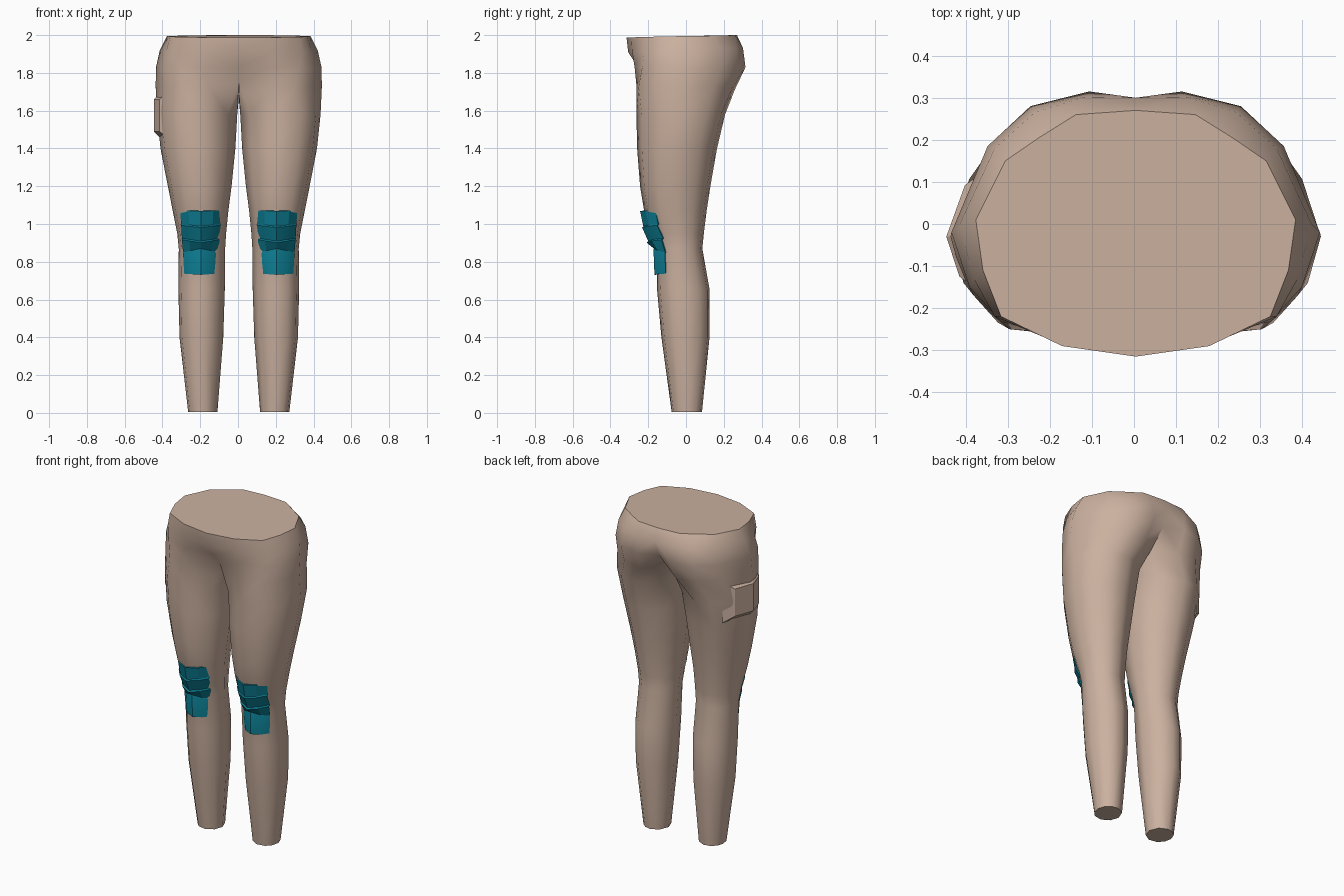
import bpy, bmesh, math

if "Cube" in bpy.data.objects:
    bpy.data.objects.remove(bpy.data.objects["Cube"])


def material(name, rgb):
    m = bpy.data.materials.new(name)
    m.diffuse_color = (*rgb, 1)
    m.use_nodes = True
    m.node_tree.nodes["Principled BSDF"].inputs["Base Color"].default_value = m.diffuse_color
    return m


FABRIC = material("beige_fabric", (0.60, 0.44, 0.35))
TEAL = material("teal_pad", (0.004, 0.22, 0.31))
SHIFT = 0.004  # the body sits slightly off centre


def make_object(name, bm, mat):
    bmesh.ops.recalc_face_normals(bm, faces=bm.faces[:])
    me = bpy.data.meshes.new(name)
    bm.to_mesh(me)
    bm.free()
    ob = bpy.data.objects.new(name, me)
    bpy.context.collection.objects.link(ob)
    me.materials.append(mat)
    return ob


def finish(ob, angle):
    bpy.ops.object.select_all(action='DESELECT')
    ob.select_set(True)
    bpy.context.view_layer.objects.active = ob
    for mod in [m.name for m in ob.modifiers]:
        bpy.ops.object.modifier_apply(modifier=mod)
    bpy.ops.object.shade_smooth_by_angle(angle=math.radians(angle))


def mirror_x(ob):
    mod = ob.modifiers.new("mirror", 'MIRROR')
    mod.use_clip = True
    mod.merge_threshold = 0.002
    ob.location.x = SHIFT


# Leg rings: z, inner x, outer x, front y, back y
LEG = [(0.004, .113, .268, -.077, .085), (0.40, .082, .314, -.132, .125),
       (0.65, .074, .320, -.155, .126), (0.87, .072, .318, -.160, .087),
       (0.95, .067, .326, -.185, .095), (1.07, .055, .350, -.224, .110),
       (1.20, .038, .376, -.246, .130), (1.40, .018, .415, -.262, .165),
       (1.58, .008, .434, -.266, .208)]
# Directions around the leg: front inner, round the outside, back inner, inner
ANGLES = [-50, -10, 30, 62, 95, 125, 155, 185, 225, 270]

# Hip half rings from front centre round the outside to back centre
HIPS = [
    [(0, -.185, 1.75), (.16, -.262, 1.73), (.30, -.25, 1.73), (.385, -.17, 1.73),
     (.440, -.03, 1.73), (.365, .15, 1.73), (.25, .245, 1.72), (.12, .258, 1.71), (0, .15, 1.72)],
    [(0, -.255, 1.83), (.17, -.272, 1.83), (.32, -.232, 1.83), (.395, -.15, 1.83),
     (.438, -.02, 1.83), (.352, .185, 1.83), (.25, .28, 1.83), (.11, .315, 1.83), (0, .262, 1.83)],
    [(0, -.306, 1.91), (.18, -.285, 1.91), (.335, -.22, 1.91), (.385, -.13, 1.91),
     (.418, 0, 1.92), (.335, .18, 1.93), (.24, .265, 1.93), (.12, .302, 1.93), (0, .300, 1.93)],
    [(0, -.315, 1.987), (.175, -.29, 1.988), (.320, -.22, 1.99), (.363, -.11, 1.993),
     (.380, .01, 1.995), (.310, .15, 1.997), (.23, .205, 1.998), (.142, .26, 2.0), (0, .27, 2.0)],
]


def build_leggings():
    bm = bmesh.new()
    rings = []
    for z, xi, xo, yf, yb in LEG:
        cx, cy, rx, ry = (xi + xo) / 2, (yf + yb) / 2, (xo - xi) / 2, (yb - yf) / 2
        rings.append([bm.verts.new((cx + rx * math.sin(math.radians(a)),
                                    cy - ry * math.cos(math.radians(a)), z)) for a in ANGLES])
    hips = [[bm.verts.new(p) for p in ring] for ring in HIPS]
    crotch = bm.verts.new((0, -.03, 1.665))
    rings.append(hips[0] + [crotch])
    # closed leg tube up to the crotch
    for lo, hi in zip(rings, rings[1:]):
        n = len(lo)
        for i in range(n):
            j = (i + 1) % n
            bm.faces.new((lo[i], lo[j], hi[j], hi[i]))
    # open hip arcs above it
    for lo, hi in zip(hips, hips[1:]):
        for i in range(len(lo) - 1):
            bm.faces.new((lo[i], lo[i + 1], hi[i + 1], hi[i]))
    # ankle cap and waist cap
    bm.faces.new(rings[0])
    bm.faces.new(hips[-1])
    ob = make_object("leggings", bm, FABRIC)
    mirror_x(ob)
    finish(ob, 50)


def build_knee_pads():
    # rows: z, front y, half width, droop at the middle
    rows = [(1.072, -.243, .108, .004), (1.000, -.226, .105, .012),
            (.993, -.232, .104, .012), (.925, -.200, .100, .016),
            (.917, -.208, .100, .016), (.850, -.170, .094, -.02),
            (.842, -.172, .094, -.02), (.737, -.167, .088, .006)]
    steps = [-1, -.6, 0, .6, 1]
    bm = bmesh.new()
    grid = []
    for z, y, w, droop in rows:
        depth = .082 if z > 1.03 else .078 if z > .9 else .06
        grid.append([bm.verts.new((.201 + w * u, y + depth * u * u,
                                   z - droop * (1 - abs(u)))) for u in steps])
    for a, b in zip(grid, grid[1:]):
        for i in range(len(steps) - 1):
            bm.faces.new((a[i], a[i + 1], b[i + 1], b[i]))
    ob = make_object("knee_pads", bm, TEAL)
    # panels face forward
    if ob.data.polygons[0].normal.y > 0:
        ob.data.flip_normals()
    thick = ob.modifiers.new("thickness", 'SOLIDIFY')
    thick.thickness = 0.008
    thick.offset = -1
    mirror_x(ob)
    finish(ob, 25)


def build_pocket():
    # raised side pocket, wrapped round the thigh: x, y columns
    outer = [(-.415, -.125), (-.446, -.03), (-.402, .092)]
    base = [(-.365, -.160), (-.405, -.03), (-.345, .135)]
    bm = bmesh.new()

    def loop(cols, z0, z1):
        return ([bm.verts.new((x, y, z0)) for x, y in cols]
                + [bm.verts.new((x, y, z1)) for x, y in reversed(cols)])

    o, b = loop(outer, 1.49, 1.66), loop(base, 1.45, 1.70)
    for i in range(6):
        j = (i + 1) % 6
        bm.faces.new((o[i], o[j], b[j], b[i]))
    for ring in (o, b):
        bm.faces.new((ring[0], ring[1], ring[4], ring[5]))
        bm.faces.new((ring[1], ring[2], ring[3], ring[4]))
    finish(make_object("side_pocket", bm, FABRIC), 25)


build_leggings()
build_knee_pads()
build_pocket()
